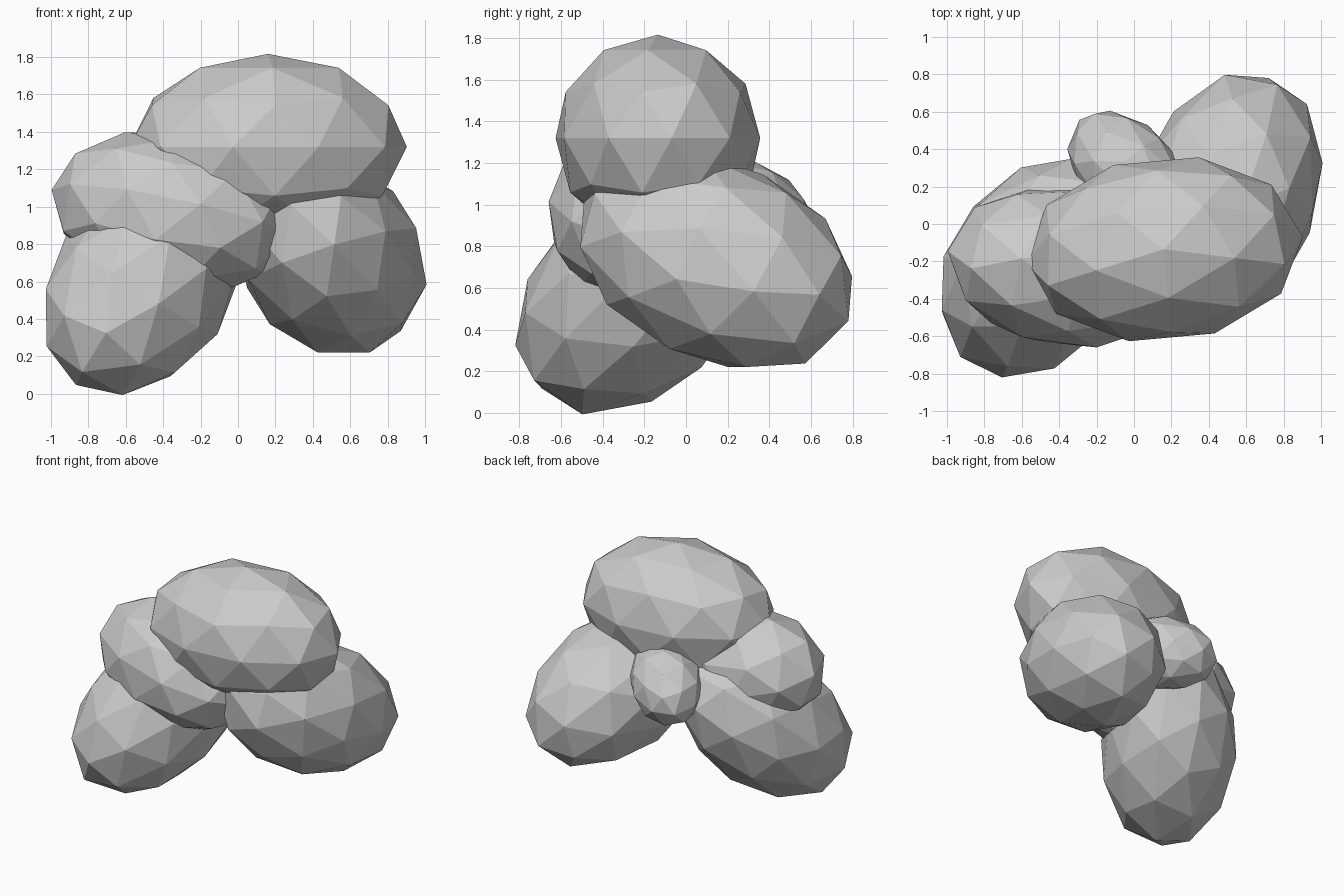
import bpy, bmesh
from mathutils import Matrix, Vector

cube = bpy.data.objects.get("Cube")
if cube:
    bpy.data.objects.remove(cube)

grey = bpy.data.materials.new("plain_grey")
grey.use_nodes = True
colour = (0.6, 0.6, 0.6, 1)
grey.diffuse_color = colour
grey.node_tree.nodes["Principled BSDF"].inputs["Base Color"].default_value = colour


def lobe(name, centre, axis, radius):
    """Faceted ball, half as long again as wide, pointing along an axis."""
    mesh = bpy.data.meshes.new(name)
    bm = bmesh.new()
    bmesh.ops.create_icosphere(bm, subdivisions=2, radius=radius)
    stretch = Matrix.Diagonal((1, 1.5, 1, 1))
    turn = Vector((0, 1, 0)).rotation_difference(Vector(axis)).to_matrix().to_4x4()
    bm.transform(Matrix.Translation(centre) @ turn @ stretch)
    bm.to_mesh(mesh)
    bm.free()
    mesh.materials.append(grey)
    obj = bpy.data.objects.new(name, mesh)
    bpy.context.collection.objects.link(obj)


# Large cap lying across the top
lobe("top_lobe", (0.16, -0.135, 1.32), (0.996, 0.09, 0), 0.497)
# Middle mass
lobe("middle_lobe", (-0.36, -0.23, 0.965), (0.97, -0.13, -0.19), 0.436)
# Two supporting lobes
lobe("right_lobe", (-0.515, -0.235, 0.58), (0.44, 0.63, 0.64), 0.483)
lobe("left_lobe", (0.5, 0.145, 0.727), (-0.3, -0.868, 0.39), 0.487)
# Small lobe at the back
lobe("back_lobe", (-0.03, 0.275, 0.95), (-0.66, 0.71, -0.22), 0.263)
